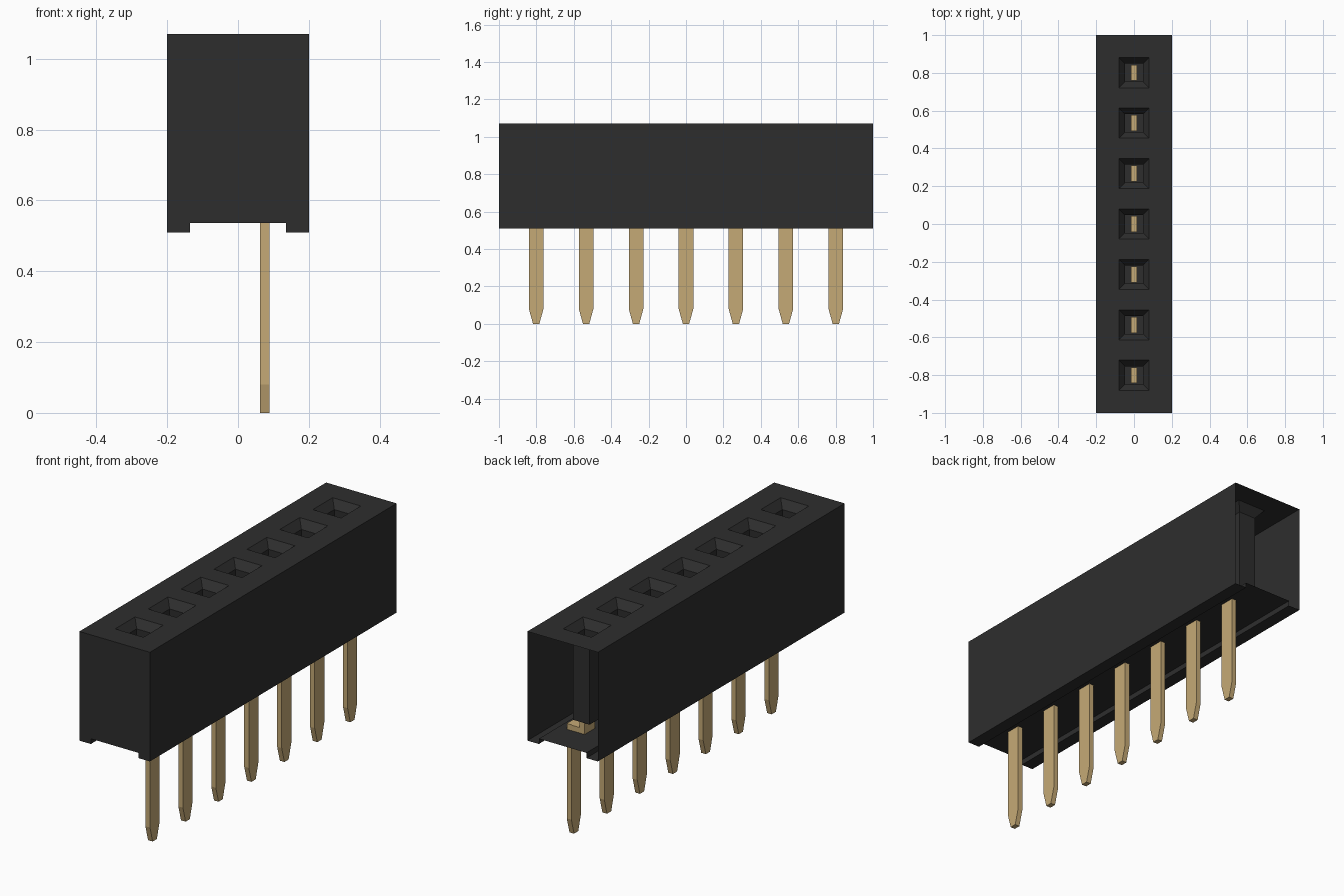
import bpy, bmesh, math
from mathutils import Vector

cube = bpy.data.objects.get("Cube")
if cube:
    bpy.data.objects.remove(cube, do_unlink=True)


def material(name, rgb):
    m = bpy.data.materials.new(name)
    m.use_nodes = True
    m.diffuse_color = (*rgb, 1)
    m.node_tree.nodes["Principled BSDF"].inputs["Base Color"].default_value = (*rgb, 1)
    return m


black = material("black plastic", (0.027, 0.027, 0.027))
gold = material("gold metal", (0.56, 0.40, 0.18))


def add_object(name, bm, mat):
    mesh = bpy.data.meshes.new(name)
    bm.to_mesh(mesh)
    bm.free()
    mesh.materials.append(mat)
    ob = bpy.data.objects.new(name, mesh)
    bpy.context.collection.objects.link(ob)
    return ob


def prism(bm, points, offset):
    """Extrude a closed outline of 3D points along offset into a solid."""
    base = bm.faces.new([bm.verts.new(p) for p in points])
    new = bmesh.ops.extrude_face_region(bm, geom=[base], use_keep_orig=True)["geom"]
    bmesh.ops.translate(bm, vec=offset,
                        verts=[v for v in new if isinstance(v, bmesh.types.BMVert)])
    bmesh.ops.recalc_face_normals(bm, faces=bm.faces[:])


PITCH = 0.267
PIN_Y = [(i - 3) * PITCH for i in range(7)]
TOP, FLOOR, BASE = 1.07, 0.537, 0.51
MOUTH, SHAFT = 0.08, 0.034        # half sizes of the socket funnel and shaft

# Housing: body with a shallow channel along its underside
bm = bmesh.new()
half = [(0.135, FLOOR), (0.135, BASE), (0.2, BASE), (0.2, TOP)]
outline = half + [(-x, z) for x, z in reversed(half)]
prism(bm, [(x, -1, z) for x, z in outline], Vector((0, 2, 0)))

# The back end is open
bmesh.ops.delete(bm, geom=[f for f in bm.faces if f.calc_center_median().y > 0.99],
                 context='FACES_ONLY')


# Divide the top into cells around every socket
def cut_top(co, no):
    faces = [f for f in bm.faces if f.normal.z > 0.9]
    edges = list({e for f in faces for e in f.edges})
    bmesh.ops.bisect_plane(bm, geom=faces + edges, plane_co=co, plane_no=no)


for side in (-1, 1):
    cut_top((side * MOUTH, 0, 0), (1, 0, 0))
    for y in PIN_Y:
        cut_top((0, y + side * MOUTH, 0), (0, 1, 0))

# Sink each socket: a sloped funnel, then a straight shaft
bm.normal_update()
cells = [f for f in bm.faces if f.normal.z > 0.9
         and abs(f.calc_center_median().x) < 0.01
         and any(abs(f.calc_center_median().y - y) < 0.01 for y in PIN_Y)]
bmesh.ops.inset_individual(bm, faces=cells, thickness=MOUTH - SHAFT)
for f in cells:
    for v in f.verts:
        v.co.z = TOP - 0.04
shafts = bmesh.ops.extrude_discrete_faces(bm, faces=cells)["faces"]
for f in shafts:
    for v in f.verts:
        v.co.z = 0.6
bm.normal_update()
add_object("housing", bm, black)

# Contact pins: tapered leg, sideways foot and upright contact blade
for n, y in enumerate(PIN_Y, 1):
    bm = bmesh.new()
    leg = [(0.017, 0), (0.039, 0.08), (0.039, 0.567)]
    leg = leg + [(-a, z) for a, z in reversed(leg)]
    prism(bm, [(0.0625, y + a, z) for a, z in leg], Vector((0.026, 0, 0)))
    bent = [(0.0625, 0.539), (0.0625, 0.567), (0.015, 0.567),
            (0.015, 0.9), (-0.015, 0.9), (-0.015, 0.539)]
    prism(bm, [(x, y - 0.042, z) for x, z in bent], Vector((0, 0.084, 0)))
    add_object(f"contact_pin_{n}", bm, gold)
